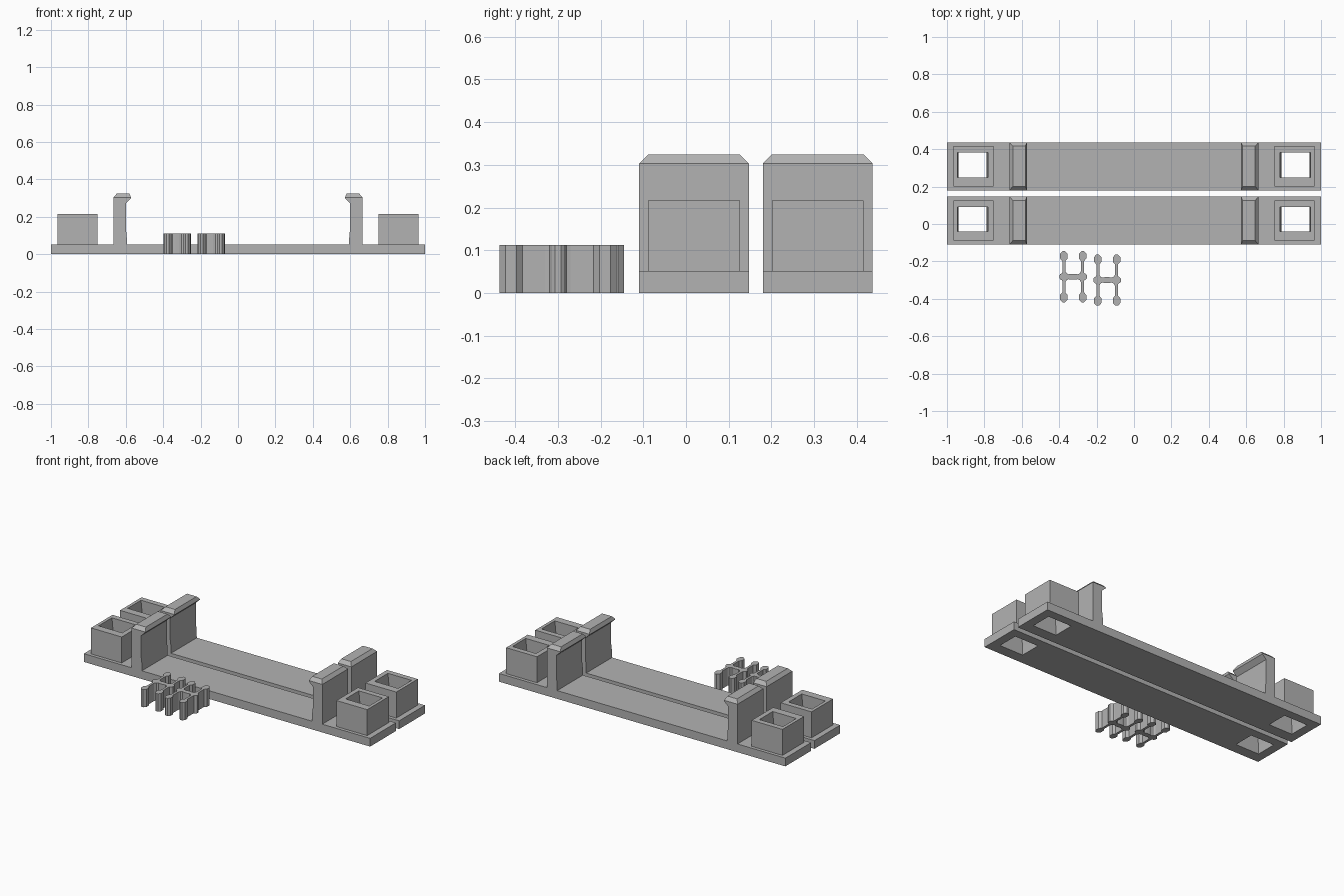
import bpy, bmesh

if "Cube" in bpy.data.objects:
    bpy.data.objects.remove(bpy.data.objects["Cube"])

grey = bpy.data.materials.new("plain grey")
grey.diffuse_color = (0.45, 0.45, 0.45, 1)
grey.use_nodes = True
grey.node_tree.nodes["Principled BSDF"].inputs["Base Color"].default_value = grey.diffuse_color


def finish(name, bm):
    bmesh.ops.recalc_face_normals(bm, faces=bm.faces)
    me = bpy.data.meshes.new(name)
    bm.to_mesh(me)
    bm.free()
    me.materials.append(grey)
    ob = bpy.data.objects.new(name, me)
    bpy.context.collection.objects.link(ob)
    return ob


def loft(name, rings, closed=False):
    """Skin matching rings; cap the ends, or join last to first."""
    bm = bmesh.new()
    vs = [[bm.verts.new(p) for p in r] for r in rings]
    n = len(vs[0])
    pairs = list(zip(vs, vs[1:]))
    if closed:
        pairs.append((vs[-1], vs[0]))
    for a, b in pairs:
        for i in range(n):
            j = (i + 1) % n
            bm.faces.new((a[i], a[j], b[j], b[i]))
    if not closed:
        bm.faces.new(vs[0])
        bm.faces.new(vs[-1])
    return finish(name, bm)


def rect(x0, x1, y0, y1, z):
    return [(x0, y0, z), (x1, y0, z), (x1, y1, z), (x0, y1, z)]


def plate(name, y0, y1):
    """Slab with a square through-hole near each end."""
    bm = bmesh.new()
    xs = [-1, -0.945, -0.78, 0.78, 0.945, 1]
    ys = [y0, y0 + 0.069, y0 + 0.202, y1]
    g = [[bm.verts.new((x, y, 0)) for y in ys] for x in xs]
    for i in range(5):
        for j in range(3):
            if not (i in (1, 3) and j == 1):
                bm.faces.new((g[i][j], g[i + 1][j], g[i + 1][j + 1], g[i][j + 1]))
    top = bmesh.ops.extrude_face_region(bm, geom=bm.faces[:])
    bmesh.ops.translate(bm, vec=(0, 0, 0.052),
                        verts=[v for v in top["geom"] if isinstance(v, bmesh.types.BMVert)])
    # merge coplanar strips of the grid
    bmesh.ops.recalc_face_normals(bm, faces=bm.faces)
    bmesh.ops.dissolve_limit(bm, angle_limit=0.01, verts=bm.verts, edges=bm.edges)
    return finish(name, bm)


def connector(name, cx, cy):
    """H-shaped key: one quarter of the outline, mirrored twice."""
    q = [(0.074, 0.007), (0.069, 0.014), (0.059, 0.020), (0.057, 0.030),
         (0.057, 0.083), (0.070, 0.097), (0.070, 0.123), (0.058, 0.137),
         (0.044, 0.137), (0.031, 0.123), (0.031, 0.097), (0.042, 0.083),
         (0.042, 0.030), (0.035, 0.018), (0.024, 0.013), (0.010, 0.016)]
    half = q + [(-x, y) for x, y in reversed(q)]
    outline = half + [(x, -y) for x, y in reversed(half)]
    loft(name, [[(cx + x, cy + y, z) for x, y in outline] for z in (0, 0.112)])


for row, y0 in (("front", -0.11), ("back", 0.18)):
    y1 = y0 + 0.257
    plate(row + "_base_plate", y0, y1)
    for side, s in (("left", -1), ("right", 1)):
        # hollow square socket
        outer = (s * 0.75, s * 0.965, y0 + 0.021, y1 - 0.021)
        hole = (s * 0.78, s * 0.945, y0 + 0.069, y0 + 0.202)
        waist = (s * 0.788, s * 0.937, y0 + 0.069, y0 + 0.202)
        loft(f"{row}_{side}_socket",
             [rect(*outer, 0.052), rect(*outer, 0.216), rect(*hole, 0.216),
              rect(*waist, 0.135), rect(*hole, 0.052)], closed=True)
        # upright wall with hooked, chamfered head
        wall = [(0.600, 0.594), (0.597, 0.594)]
        levels = [(0.052, 0.594, 0.666, 0), (0.10, 0.595, 0.666, 0),
                  (0.14, 0.600, 0.666, 0), (0.272, 0.600, 0.666, 0),
                  (0.298, 0.572, 0.666, 0), (0.303, 0.572, 0.666, 0),
                  (0.324, 0.581, 0.648, 0.021)]
        loft(f"{row}_{side}_clip",
             [rect(s * a, s * b, y0 + c, y1 - c, z) for z, a, b, c in levels])

connector("left_h_connector", -0.325, -0.282)
connector("right_h_connector", -0.1435, -0.300)
